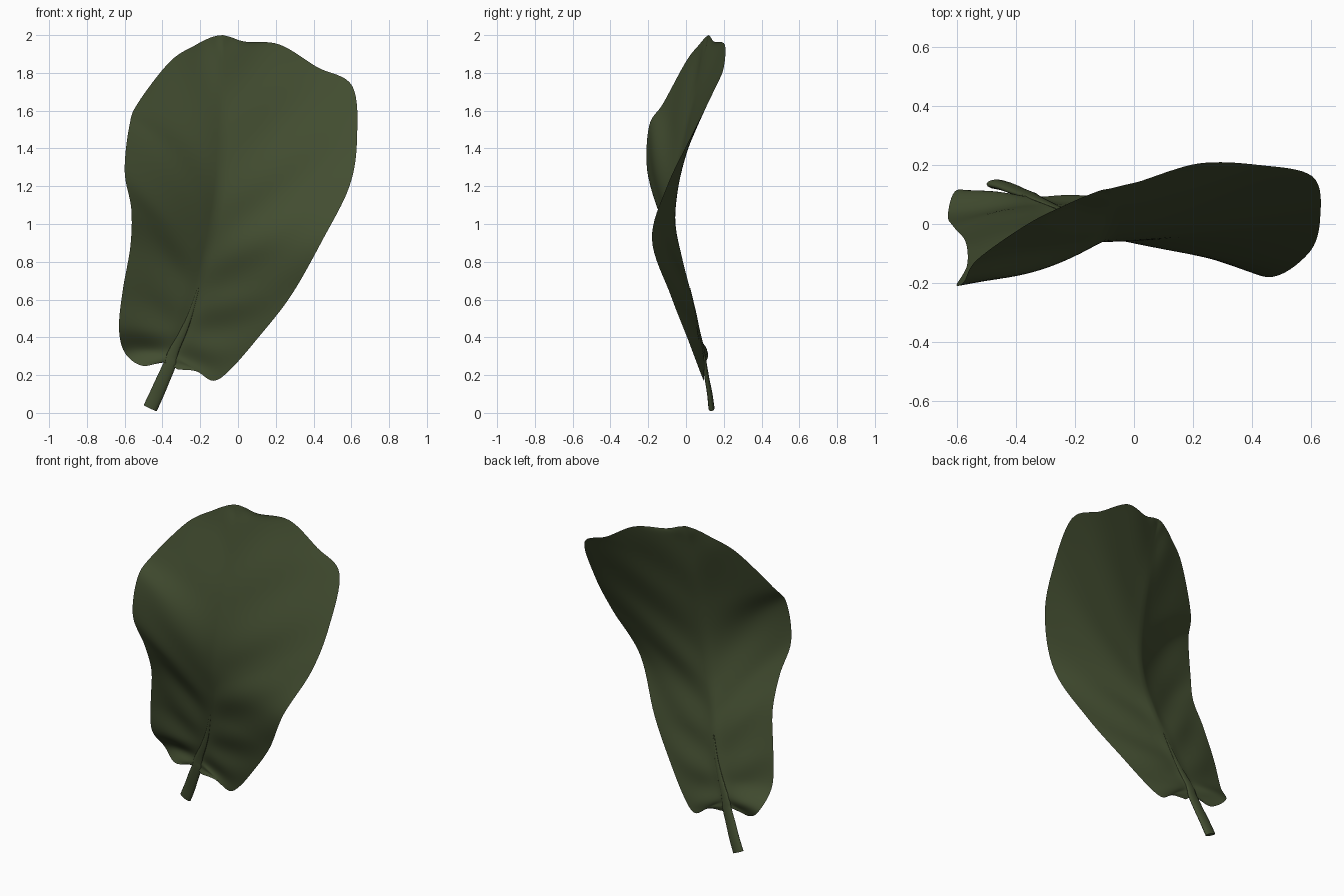
import bpy, bmesh, math
from mathutils import Vector

if "Cube" in bpy.data.objects:
    bpy.data.objects.remove(bpy.data.objects["Cube"], do_unlink=True)

green = bpy.data.materials.new("leaf green")
green.use_nodes = True
colour = (0.055, 0.074, 0.030, 1)
green.diffuse_color = colour
bsdf = green.node_tree.nodes["Principled BSDF"]
bsdf.inputs["Base Color"].default_value = colour
bsdf.inputs["Roughness"].default_value = 0.8

# Margins and midrib, listed from the leaf base to the tip
LEFT = [(-.40, .085, .27), (-.51, .09, .25), (-.60, .115, .32), (-.63, .03, .45),
        (-.61, -.01, .65), (-.57, -.06, .88), (-.565, -.14, 1.08), (-.60, -.205, 1.28),
        (-.575, -.195, 1.52), (-.53, -.12, 1.64), (-.36, 0, 1.86), (-.22, .07, 1.95),
        (-.15, .1, 1.985), (-.11, .115, 1.997)]
MID = [(-.36, .097, .26), (-.35, .092, .30), (-.33, .083, .35), (-.29, .065, .43),
       (-.25, .045, .53), (-.21, .015, .66), (-.17, -.025, .82), (-.13, -.06, 1),
       (-.10, -.06, 1.2), (-.085, -.015, 1.45), (-.08, .05, 1.7), (-.08, .09, 1.87),
       (-.08, .11, 1.95), (-.08, .12, 2)]
RIGHT = [(-.32, .085, .23), (-.22, .085, .22), (-.13, .095, .17), (-.04, .07, .23),
         (.10, .01, .39), (.28, -.08, .62), (.45, -.18, .92), (.59, -.10, 1.2),
         (.63, .02, 1.45), (.605, .16, 1.73), (.42, .2, 1.83), (.22, .205, 1.95),
         (.04, .15, 1.965), (-.04, .13, 1.99)]
STEPS, HALF = 8, 20


def spline(points):
    """Catmull-Rom curve through the points."""
    p = [Vector(q) for q in points]
    p = [p[0] * 2 - p[1]] + p + [p[-1] * 2 - p[-2]]
    out = []
    for i in range(1, len(p) - 2):
        a, b, c, d = p[i - 1:i + 3]
        for k in range(STEPS):
            t = k / STEPS
            out.append((b * 2 + (c - a) * t + (a * 2 - b * 5 + c * 4 - d) * t ** 2
                        + (b * 3 - a - c * 3 + d) * t ** 3) / 2)
    return out + [p[-2]]


def finish(name, bm):
    mesh = bpy.data.meshes.new(name)
    bm.to_mesh(mesh)
    bm.free()
    mesh.materials.append(green)
    mesh.shade_smooth()
    obj = bpy.data.objects.new(name, mesh)
    bpy.context.collection.objects.link(obj)
    return obj


def bridge(bm, rows, closed=False):
    n = len(rows[0])
    for a, b in zip(rows, rows[1:]):
        for i in range(n if closed else n - 1):
            j = (i + 1) % n
            bm.faces.new((a[i], a[j], b[j], b[i]))


# Blade: thin sheet whose rows run from left margin over the midrib to right margin
left, mid, right = spline(LEFT), spline(MID), spline(RIGHT)
bm = bmesh.new()
rows = []
for r, (l, m, e) in enumerate(zip(left, mid, right)):
    along = r / (len(mid) - 1)
    row = []
    for i in range(-HALF, HALF + 1):
        t = abs(i) / HALF
        p = m.lerp(l if i < 0 else e, t)
        arch = math.sin(math.pi * t) * math.sin(math.pi * along)
        # Slanting side veins, strongest near the base
        vein = math.cos(math.tau * (r / STEPS - t) / 1.7 + (1 if i < 0 else 0))
        # Left half bows forward at mid height, right half bows back
        bow = 0.01 - 0.036 * math.exp(-((along - 0.58) / 0.14) ** 2) if i < 0 else 0.012
        p.y += arch * (0.011 * vein * (1 - along * 0.7) + bow)
        p.y += 0.008 * math.exp(-(t / 0.1) ** 2) * (1 - along)
        row.append(bm.verts.new(p))
    rows.append(row)
bridge(bm, rows)
finish("leaf_blade", bm)

# Stalk: flattened tapering tube that fades into the midrib
path = spline([(-.465, .135, .025), (-.43, .125, .10), (-.395, .11, .18)] + MID[:6])
bm = bmesh.new()
rings = []
for i, p in enumerate(path):
    f = i / (len(path) - 1)
    d = path[min(i + 1, len(path) - 1)] - path[max(i - 1, 0)]
    across = Vector((d.z, 0, -d.x)).normalized()
    depth = d.cross(across).normalized()
    width = 0.004 + 0.034 * (1 - f ** 2)
    thick = 0.002 + 0.014 * (1 - f)
    centre = p + Vector((0, 0.006 * f, 0))
    rings.append([bm.verts.new(centre + across * math.cos(a) * width
                               + depth * math.sin(a) * thick)
                  for a in (math.tau * k / 12 for k in range(12))])
bridge(bm, rings, closed=True)
bm.faces.new(rings[0])
bm.faces.new(rings[-1])
bmesh.ops.recalc_face_normals(bm, faces=bm.faces)
stalk = finish("stalk", bm)
for face in stalk.data.polygons:
    face.use_smooth = len(face.vertices) == 4
